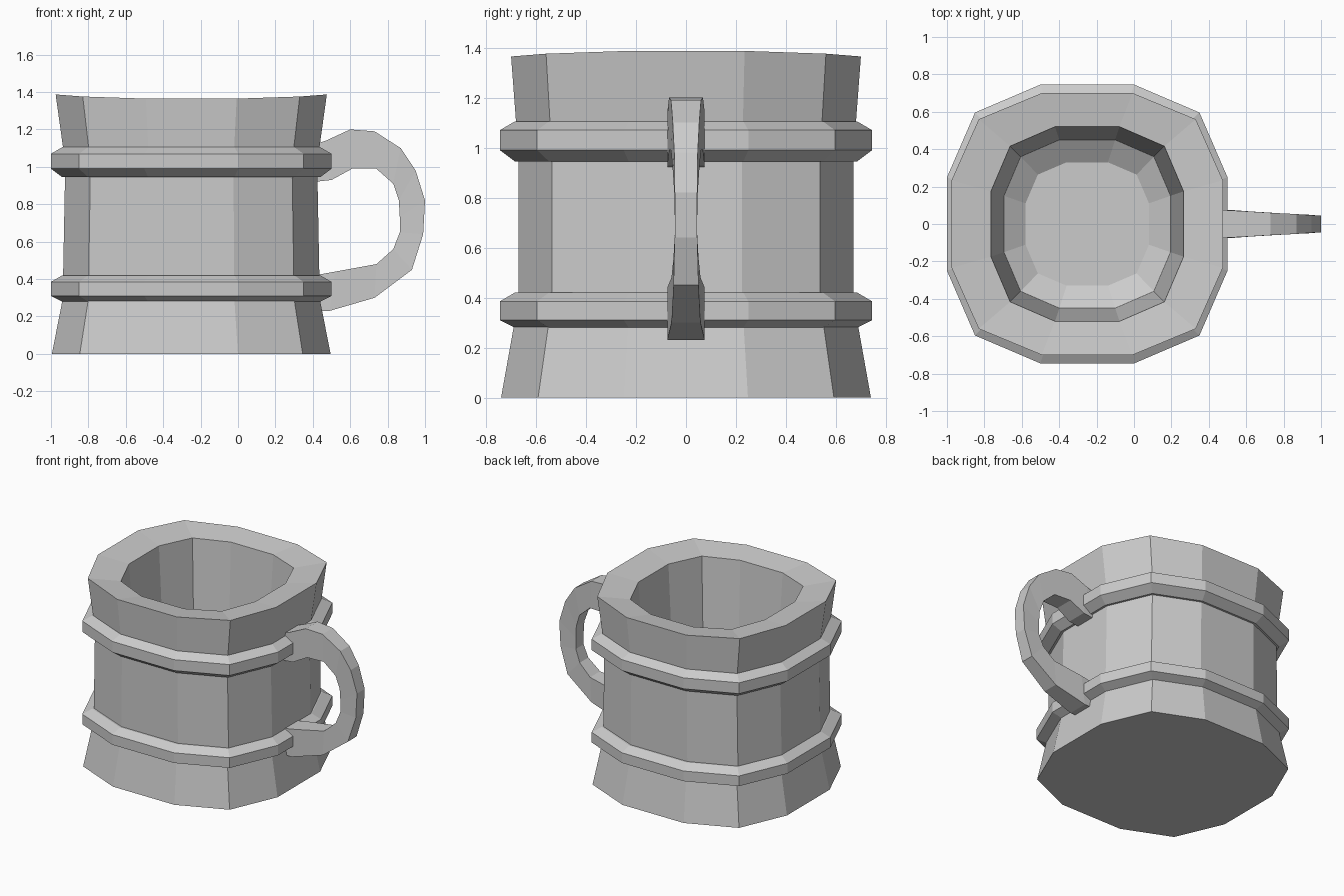
import bpy, math

if "Cube" in bpy.data.objects:
    bpy.data.objects.remove(bpy.data.objects["Cube"])

CX = -0.25  # mug axis
# one quarter of the squarish twelve-sided outline, rotated four times
QUARTER = [(1, -0.335), (1, 0.335), (0.8, 0.8)]
OUTLINE = []
for q in range(4):
    for x, y in QUARTER:
        for _ in range(q):
            x, y = -y, x
        OUTLINE.append((x, y))


def loft(name, rings, closed=False):
    """Skin a list of equal-length vertex rings; cap the ends unless closed."""
    n, m = len(rings[0]), len(rings)
    verts = [v for r in rings for v in r]
    faces = []
    for i in range(m if closed else m - 1):
        a, b = i * n, ((i + 1) % m) * n
        faces += [(a + j, a + (j + 1) % n, b + (j + 1) % n, b + j) for j in range(n)]
    if not closed:
        faces += [tuple(reversed(range(n))), tuple(range((m - 1) * n, m * n))]
    me = bpy.data.meshes.new(name)
    me.from_pydata(verts, [], faces)
    ob = bpy.data.objects.new(name, me)
    bpy.context.collection.objects.link(ob)
    return ob


def ring(rx, ry, z, wave=0.0):
    return [(CX + rx * x, ry * y, z + wave * math.cos(2 * math.atan2(y, x)))
            for x, y in OUTLINE]


# hollow body: outside from the base up, over the wavy rim, down to the floor
loft("mug_body", [
    ring(0.745, 0.74, 0.0),
    ring(0.69, 0.69, 0.28),
    ring(0.685, 0.67, 0.42),
    ring(0.675, 0.67, 0.94),
    ring(0.685, 0.68, 1.10),
    ring(0.725, 0.70, 1.376, 0.014),
    ring(0.515, 0.52, 1.345, 0.008),
    ring(0.445, 0.45, 0.24),
    ring(0.33, 0.33, 0.16),
])

# two raised hoops
for name, z0, z1, z2, z3 in (("lower_hoop", 0.28, 0.31, 0.385, 0.42),
                             ("upper_hoop", 0.945, 0.99, 1.07, 1.105)):
    loft(name, [
        ring(0.64, 0.64, z0),
        ring(0.69, 0.685, z0),
        ring(0.75, 0.745, z1),
        ring(0.75, 0.745, z2),
        ring(0.69, 0.685, z3),
        ring(0.64, 0.64, z3),
    ], closed=True)

# handle stations: outer x, outer z, inner x, inner z, half width
STATIONS = [
    (0.41, 1.12, 0.41, 0.92, 0.075),
    (0.47, 1.14, 0.50, 0.93, 0.075),
    (0.60, 1.20, 0.61, 0.99, 0.068),
    (0.73, 1.19, 0.74, 0.99, 0.060),
    (0.87, 1.10, 0.83, 0.91, 0.053),
    (0.95, 0.98, 0.86, 0.82, 0.047),
    (1.00, 0.82, 0.865, 0.73, 0.045),
    (0.99, 0.64, 0.865, 0.65, 0.045),
    (0.93, 0.45, 0.83, 0.56, 0.050),
    (0.73, 0.30, 0.74, 0.48, 0.058),
    (0.49, 0.23, 0.52, 0.44, 0.075),
    (0.42, 0.23, 0.41, 0.42, 0.075),
]
loft("handle", [[(ox, -w, oz), (ox, w, oz), (ix, w, iz), (ix, -w, iz)]
                for ox, oz, ix, iz, w in STATIONS])

# consistent outward normals
import bmesh
for ob in bpy.context.collection.objects:
    bm = bmesh.new()
    bm.from_mesh(ob.data)
    bmesh.ops.recalc_face_normals(bm, faces=bm.faces)
    bm.to_mesh(ob.data)
    bm.free()
